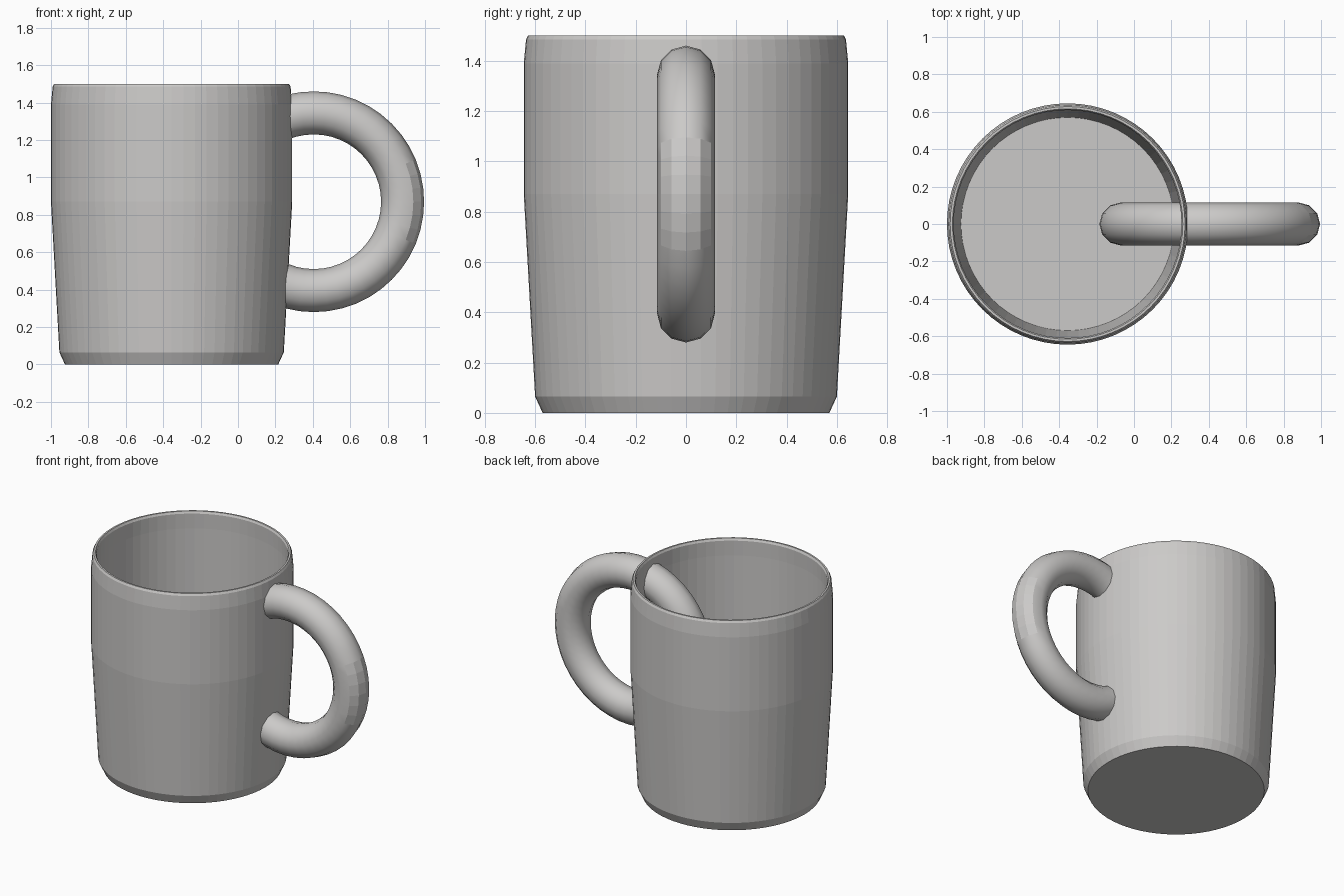
import bpy
import bmesh
from math import pi
from mathutils import Vector

if "Cube" in bpy.data.objects:
    bpy.data.objects.remove(bpy.data.objects["Cube"])

CUP_X = -0.355
HANDLE_X, HANDLE_Z = 0.405, 0.87

# One ceramic colour for the whole mug
ceramic = bpy.data.materials.new("grey_ceramic")
ceramic.use_nodes = True
colour = (0.6, 0.59, 0.58, 1)
ceramic.diffuse_color = colour
ceramic.node_tree.nodes["Principled BSDF"].inputs["Base Color"].default_value = colour


def lathe(name, profile, steps):
    """Spin an (r, z) profile that starts and ends on the axis."""
    bm = bmesh.new()
    verts = [bm.verts.new((r, 0, z)) for r, z in profile]
    edges = [bm.edges.new(pair) for pair in zip(verts, verts[1:])]
    bmesh.ops.spin(bm, geom=verts + edges, cent=(0, 0, 0), axis=(0, 0, 1),
                   angle=2 * pi, steps=steps)
    bmesh.ops.remove_doubles(bm, verts=bm.verts, dist=0.0001)
    bmesh.ops.recalc_face_normals(bm, faces=bm.faces)
    mesh = bpy.data.meshes.new(name)
    bm.to_mesh(mesh)
    bm.free()
    mesh.materials.append(ceramic)
    obj = bpy.data.objects.new(name, mesh)
    bpy.context.collection.objects.link(obj)
    return obj


# Cup body: chamfered foot, slight taper, thin rounded rim, hollow inside
outside = [(0, 0), (0.57, 0), (0.6, 0.065), (0.645, 0.87), (0.645, 1.39), (0.636, 1.485)]
rim = [(0.628, 1.5), (0.616, 1.5), (0.609, 1.485)]
inside = [(0.612, 1.38), (0.612, 0.87), (0.57, 0.06), (0, 0.06)]
cup = lathe("cup_body", outside + rim + inside, 64)
cup.location.x = CUP_X

# Handle: a full ring that runs through the cup wall
bpy.ops.mesh.primitive_torus_add(major_segments=48, minor_segments=12,
                                 major_radius=0.475, minor_radius=0.115,
                                 location=(HANDLE_X, 0, HANDLE_Z),
                                 rotation=(pi / 2, 0, 0))
handle = bpy.context.object
handle.name = "handle"
handle.data.materials.append(ceramic)
bpy.ops.object.shade_smooth()

# Flat facets on the outermost stretch of the handle
for face in handle.data.polygons:
    if face.normal.dot(Vector((1, 0, 0))) > 0.5 and abs(face.center.y) < 0.2:
        face.use_smooth = False
